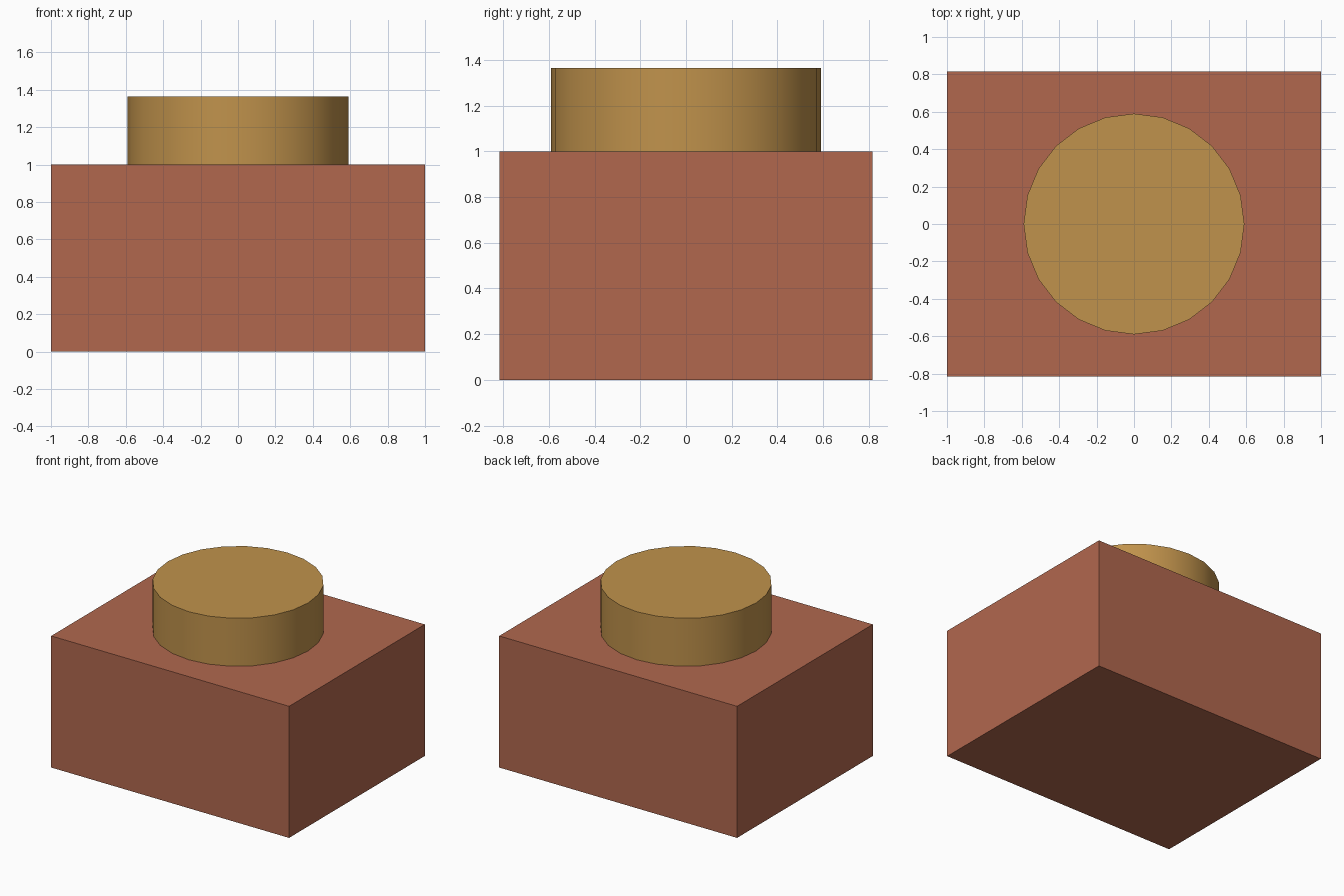
import bpy
import math

if "Cube" in bpy.data.objects:
    bpy.data.objects.remove(bpy.data.objects["Cube"])


def finish(obj, name, color):
    obj.name = name
    mat = bpy.data.materials.new(name + "_colour")
    mat.diffuse_color = (*color, 1.0)
    mat.use_nodes = True
    mat.node_tree.nodes["Principled BSDF"].inputs["Base Color"].default_value = mat.diffuse_color
    obj.data.materials.append(mat)


# Rectangular base block
bpy.ops.mesh.primitive_cube_add(size=1, location=(0, 0, 0.5))
block = bpy.context.object
block.scale = (2.0, 1.63, 1.0)
bpy.ops.object.transform_apply(location=False, rotation=False, scale=True)
finish(block, "base_block", (0.44, 0.137, 0.076))

# Round 24-sided stud standing on the block
bottom, top = 1.0, 1.365
bpy.ops.mesh.primitive_cylinder_add(vertices=24, radius=0.59, depth=top - bottom,
                                    location=(0, 0, (bottom + top) / 2))
stud = bpy.context.object
bpy.ops.object.shade_smooth_by_angle(angle=math.radians(30))
finish(stud, "round_stud", (0.53, 0.29, 0.072))
